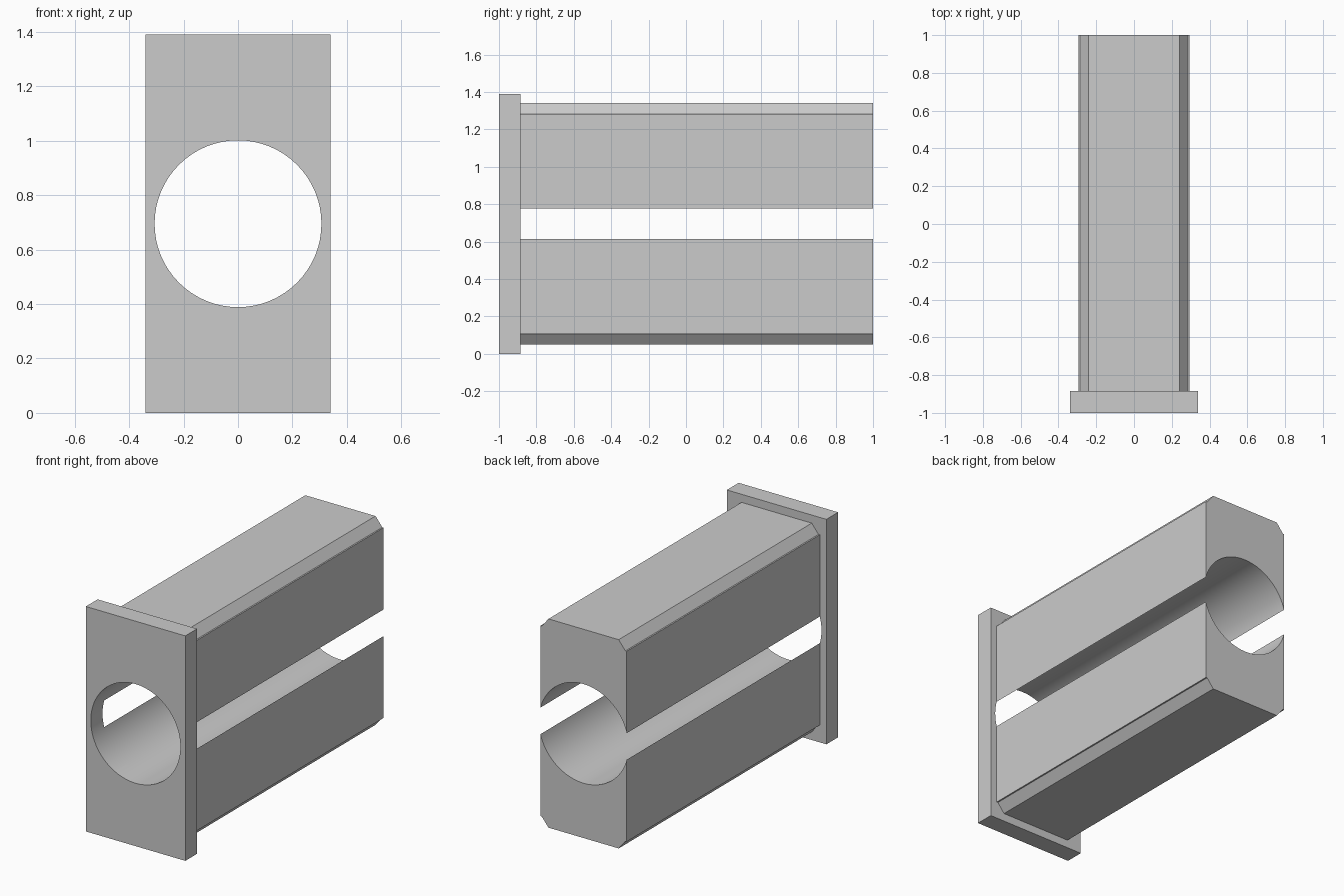
import bpy, bmesh, math
from mathutils import Vector

default = bpy.data.objects.get("Cube")
if default:
    bpy.data.objects.remove(default, do_unlink=True)

MID_Z = 0.695
PLATE_BACK = -0.885

grey = bpy.data.materials.new("plain_grey")
grey.use_nodes = True
grey.diffuse_color = (0.6, 0.6, 0.6, 1)
grey.node_tree.nodes["Principled BSDF"].inputs["Base Color"].default_value = (0.6, 0.6, 0.6, 1)


def extrude_profile(name, points, y0, y1):
    """Extrude an (x, z) outline, centred on the bore axis, along y."""
    bm = bmesh.new()
    face = bm.faces.new([bm.verts.new((x, y0, MID_Z + z)) for x, z in points])
    moved = bmesh.ops.extrude_face_region(bm, geom=[face])["geom"]
    verts = [v for v in moved if isinstance(v, bmesh.types.BMVert)]
    bmesh.ops.translate(bm, verts=verts, vec=Vector((0, y1 - y0, 0)))
    bmesh.ops.recalc_face_normals(bm, faces=bm.faces)
    mesh = bpy.data.meshes.new(name)
    bm.to_mesh(mesh)
    bm.free()
    mesh.materials.append(grey)
    obj = bpy.data.objects.new(name, mesh)
    bpy.context.collection.objects.link(obj)
    return obj


def mirrored(quarter):
    """Complete an outline from its upper right quarter."""
    right = [(x, -z) for x, z in reversed(quarter)] + quarter
    return right + [(-x, z) for x, z in reversed(right)]


# Round cutter for the bore
SIDES, RADIUS = 64, 0.3065
circle = [(RADIUS * math.cos(math.tau * i / SIDES), RADIUS * math.sin(math.tau * i / SIDES))
          for i in range(SIDES)]
cutter = extrude_profile("bore_cutter", circle, -1.2, 1.2)
cutter.hide_render = True

# Front flange, and chamfered beams with a small ledge under each chamfer
flange = extrude_profile("front_flange", mirrored([(0.34, 0.695)]), -1, PLATE_BACK)
beams = extrude_profile("split_beams",
                        mirrored([(0.295, 0.588), (0.286, 0.588), (0.24, 0.645)]),
                        PLATE_BACK, 1)

# Bore both parts; the bore is wider than the beams, so it leaves the side slots
for obj in (flange, beams):
    cut = obj.modifiers.new("bore", 'BOOLEAN')
    cut.operation = 'DIFFERENCE'
    cut.solver = 'EXACT'
    cut.object = cutter
    bpy.ops.object.select_all(action='DESELECT')
    obj.select_set(True)
    bpy.context.view_layer.objects.active = obj
    bpy.ops.object.modifier_apply(modifier=cut.name)
    bpy.ops.object.shade_smooth_by_angle(angle=math.radians(25))

bpy.data.objects.remove(cutter, do_unlink=True)
